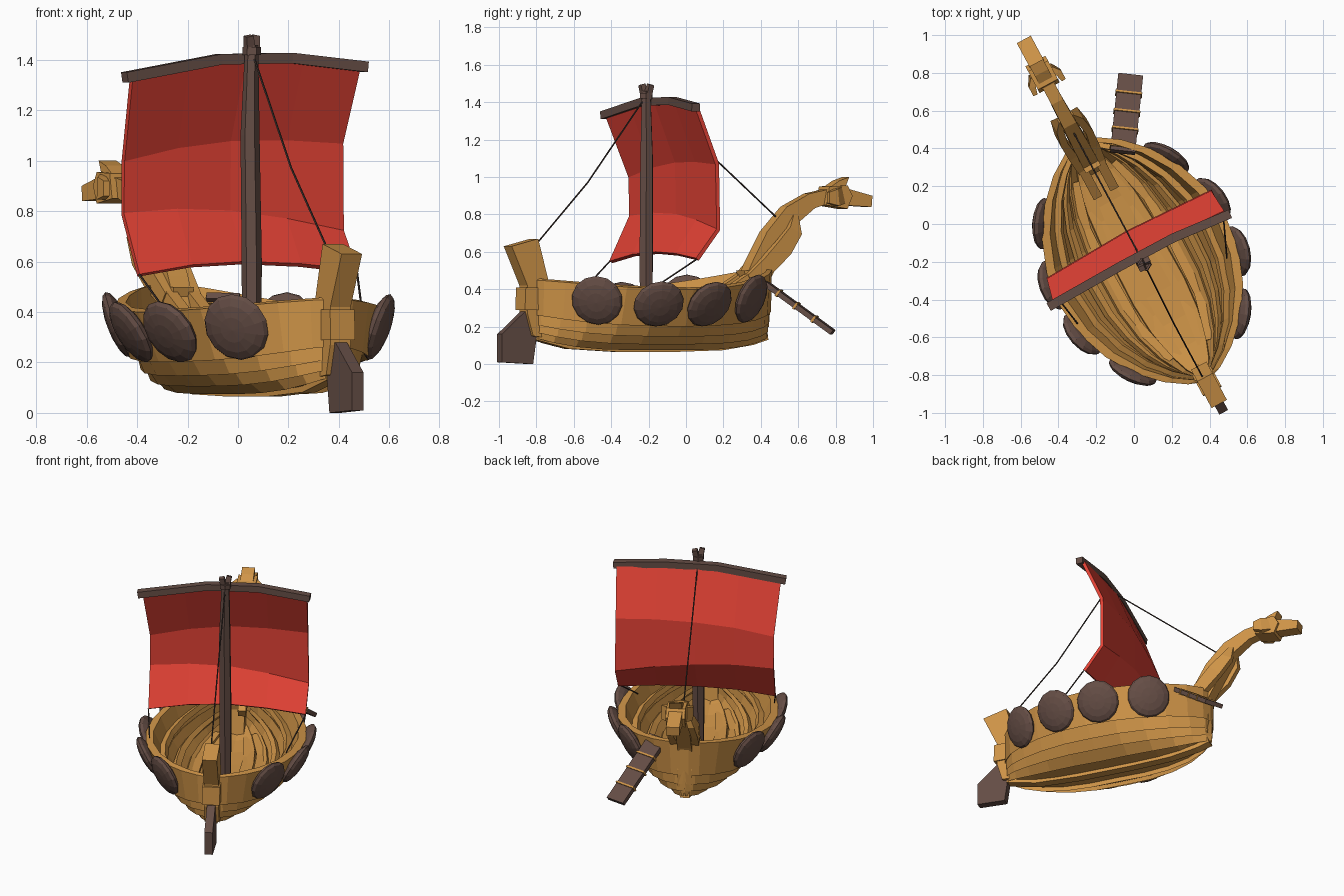
import bpy, bmesh, math
from mathutils import Vector, Matrix

if "Cube" in bpy.data.objects:
    bpy.data.objects.remove(bpy.data.objects["Cube"])

# ship frame: +y is the bow, turned on the spot
SHIP = Matrix.Translation((.045, -.195, 0)) @ Matrix.Rotation(math.radians(28.2), 4, 'Z')
INV = SHIP.inverted()


def mat(name, col):
    m = bpy.data.materials.new(name)
    m.diffuse_color = (*col, 1)
    m.use_nodes = True
    m.node_tree.nodes["Principled BSDF"].inputs["Base Color"].default_value = m.diffuse_color
    return m


WOOD = mat("golden_wood", (.63, .30, .065))
DARK = mat("dark_wood", (.13, .075, .06))
ROPE = mat("rope", (.05, .035, .03))
RED = mat("red_cloth", (.78, .055, .036))


def finish(bm, name, material, mirror=False):
    bmesh.ops.recalc_face_normals(bm, faces=bm.faces)
    me = bpy.data.meshes.new(name)
    bm.to_mesh(me)
    bm.free()
    me.materials.append(material)
    ob = bpy.data.objects.new(name, me)
    bpy.context.collection.objects.link(ob)
    ob.matrix_world = SHIP
    if mirror:
        ob.modifiers.new("mirror", 'MIRROR')
    return ob


def skin(name, rings, material, mirror=False):
    """Join closed rings of points and cap both ends."""
    bm = bmesh.new()
    vs = [[bm.verts.new(p) for p in r] for r in rings]
    n = len(rings[0])
    for a, b in zip(vs, vs[1:]):
        for i in range(n):
            bm.faces.new((a[i], a[(i + 1) % n], b[(i + 1) % n], b[i]))
    bm.faces.new(vs[0])
    bm.faces.new(vs[-1])
    return finish(bm, name, material, mirror)


def sweep(name, pts, sizes, material, sides=4, ref=(1, 0, 0), mirror=False):
    """Beam along a path; sizes are (half along ref, half across)."""
    pts = [Vector(p) for p in pts]
    if isinstance(sizes, tuple):
        sizes = [sizes] * len(pts)
    k = 1 / math.cos(math.pi / 4) if sides == 4 else 1
    rings = []
    for i, p in enumerate(pts):
        t = (pts[min(i + 1, len(pts) - 1)] - pts[max(i - 1, 0)]).normalized()
        u = Vector(ref)
        u = (u - t * u.dot(t)).normalized()
        v = t.cross(u)
        angs = [2 * math.pi * (j + .5) / sides for j in range(sides)]
        rings.append([p + u * math.cos(a) * sizes[i][0] * k + v * math.sin(a) * sizes[i][1] * k
                      for a in angs])
    return skin(name, rings, material, mirror)


def slab(name, outline, half, material):
    """Side-view outline (y, z) given a thickness across the ship."""
    return skin(name, [[(x, y, z) for y, z in outline] for x in (-half, half)], material)


# hull surface: t runs stern to bow, v runs keel to rim
AMAX = 1.35


def hull(t, v, off=0):
    w = .475 * max(0, 1 - t * t) ** .7
    zk = .085 + .07 * t ** 4
    zr = .405 + (.11 if t > 0 else .05) * t * t
    a = v * AMAX
    x = w * (math.sin(a) / math.sin(AMAX)) ** (.85 - .2 * abs(t)) + off * math.sin(a)
    z = zk + (zr - zk) * (1 - math.cos(a)) / (1 - math.cos(AMAX)) - off * math.cos(a)
    return Vector((max(x, 0), .715 * t, z))


def strake(name, v0, v1, lo, hi, thick, span=1.0, n=12):
    rings = []
    for i in range(n + 1):
        t = span * math.sin(math.pi * (i / n - .5))
        rings.append([hull(t, v0, lo), hull(t, v1, hi), hull(t, v1, hi - thick), hull(t, v0, lo - thick)])
    return skin(name, rings, WOOD, True)


# overlapping hull planks, heavy rim plank, inner stringers
for i, (v0, v1) in enumerate([(0, .2), (.17, .36), (.33, .5), (.47, .67)]):
    strake(f"hull_plank_{i}", v0, v1, .022 if i else 0, -.005, .03)
strake("rim_plank", .63, 1, .035, .025, .05)
strake("inner_stringer_low", .46, .54, -.03, -.03, .03, .9)
strake("inner_stringer_high", .72, .8, -.01, -.01, .06, .95)
# keel and floor strips that close in towards the bow
sweep("keel", [hull(t, 0) for t in (-.98, -.7, -.3, .2, .6, .85, .98)], (.03, .02), WOOD)
for i, v in enumerate((.12, .27)):
    sweep(f"floor_strip_{i}", [hull(t, v, -.028) for t in (-.75, -.4, 0, .4, .75)], (.025, .01), WOOD, mirror=True)

# stern post and rudder
slab("stern_post", [(-.64, .14), (-.73, .15), (-.765, .27), (-.765, .42), (-.86, .63),
                    (-.70, .67), (-.63, .42), (-.66, .27)], .046, WOOD)
slab("stern_bracket", [(-.70, .29), (-.785, .29), (-.78, .41), (-.66, .41)], .055, WOOD)
slab("rudder", [(-.91, .01), (-.72, 0), (-.69, .2), (-.68, .28), (-.77, .28), (-.91, .16)], .026, DARK)

# stem and curved neck
slab("stem", [(.56, .12), (.70, .2), (.71, .32), (.67, .5), (.55, .5), (.6, .3)], .045, WOOD)
sweep("neck", [(0, .59, .36), (0, .66, .51), (0, .75, .67), (0, .85, .80), (0, .97, .873), (0, 1.1, .905)],
      [(.045, .07), (.045, .07), (.043, .07), (.038, .055), (.034, .042), (.034, .035)], WOOD)
sweep("neck_side_plank", [(.05, .58, .45), (.065, .68, .53), (.075, .77, .62), (.06, .845, .71), (.03, .865, .79)],
      [(.03, .035), (.025, .045), (.02, .05), (.02, .04), (.015, .015)], WOOD, mirror=True)
sweep("bow_knee", [(.05, .42, .36), (.05, .55, .44), (.045, .68, .52)], (.025, .03), WOOD, mirror=True)
# beast head: skull, jaws, ears, crest
slab("skull", [(1.04, .85), (1.17, .83), (1.2, .90), (1.17, .955), (1.06, .95)], .06, WOOD)
slab("snout", [(1.15, .85), (1.325, .84), (1.33, .90), (1.15, .945)], .042, WOOD)
sweep("ear", [(.05, 1.13, .90), (.08, 1.09, .89), (.085, 1.04, .89)],
      [(.02, .045), (.018, .045), (.012, .03)], WOOD, mirror=True)
slab("crest", [(1.05, .93), (1.16, .93), (1.19, 1.0), (1.13, .98)], .04, WOOD)

# round domed shields, four each side
for i, y in enumerate((-.49, -.19, .11, .42)):
    t = y / .715
    c = hull(t, .86, .032)
    dt = hull(t + .02, .86) - hull(t - .02, .86)
    up = hull(t, .95) - hull(t, .75)
    nrm = dt.cross(up).normalized()
    if nrm.x < 0:
        nrm = -nrm
    nrm = (nrm + Vector((0, 0, -.15))).normalized()
    bm = bmesh.new()
    bmesh.ops.create_uvsphere(bm, u_segments=14, v_segments=8, radius=.138,
                              matrix=Matrix.Translation(c) @ nrm.to_track_quat('Z', 'Y').to_matrix().to_4x4()
                              @ Matrix.Diagonal((1, 1, .3, 1)))
    finish(bm, f"shield_pair_{i}", DARK, True)

# mast with capped top
sweep("mast", [(0, -.02, .12), (0, -.02, .6), (-.005, -.015, 1.1), (.0, -.02, 1.46)],
      [(.038, .038), (.04, .04), (.038, .038), (.026, .026)], DARK, 6)
sweep("mast_band", [(0, -.02, 1.42), (0, -.02, 1.45)], (.036, .038), DARK, 6)
for i, s in enumerate((-1, 1)):
    sweep(f"mast_tip_{i}", [(s * .008, -.02, 1.42), (s * .022, -.02 + s * .015, 1.495)],
          [(.018, .018), (.016, .014)], DARK)

# yard and bellied sail
sweep("yard", [(-.55, .02, 1.33), (-.12, .03, 1.402), (.2, .03, 1.407), (.525, .0, 1.372)],
      (.021, .024), DARK, ref=(0, 0, 1))
rows = [(.02, .52, .505, 1.33, 1.395, 1.365), (.145, .49, .495, 1.0, 1.08, 1.07),
        (.15, .49, .50, .79, .80, .72), (.025, .485, .495, .545, .595, .56)]
bm = bmesh.new()
grid = []
for y, wl, wr, zl, zc, zr in rows:
    pts = ((-wl, 0, zl), (-wl / 2, .01, (zl + zc) / 2 + .012), (0, .02, zc),
           (wr / 2, .01, (zr + zc) / 2 + .008), (wr, 0, zr))
    grid.append([bm.verts.new((x, y + b, z)) for x, b, z in pts])
for a, b in zip(grid, grid[1:]):
    for j in range(4):
        bm.faces.new((a[j], a[j + 1], b[j + 1], b[j]))
sail = finish(bm, "sail", RED)
mod = sail.modifiers.new("thickness", 'SOLIDIFY')
mod.thickness, mod.offset = .022, 0

# rigging
ropes = {"forestay": [(0, 0, 1.43), (0, .80, .76)], "backstay": [(0, -.03, 1.42), (-.01, -.37, .97), (-.01, -.72, .6)],
         "left_sheet": [(-.485, .02, .55), (-.46, -.13, .42)], "right_sheet": [(.495, .02, .56), (.40, -.2, .40)]}
for name, pts in ropes.items():
    sweep(name, pts, (.0045, .0045), ROPE, 5, ref=(.9, .1, .1))

# boarding plank over the bow side, with cross battens
a, b = INV @ Vector((-.06, .38, .465)), INV @ Vector((-.018, .785, .17))
across = SHIP.to_3x3().inverted() @ Vector((1, -.12, 0))
sweep("boarding_plank", [a, b], (.066, .014), DARK, ref=across)
d = b - a
for i, f in enumerate((.06, .29, .52, .76)):
    sweep(f"plank_batten_{i}", [a + d * (f - .012), a + d * (f + .012)], (.071, .02), WOOD, ref=across)
